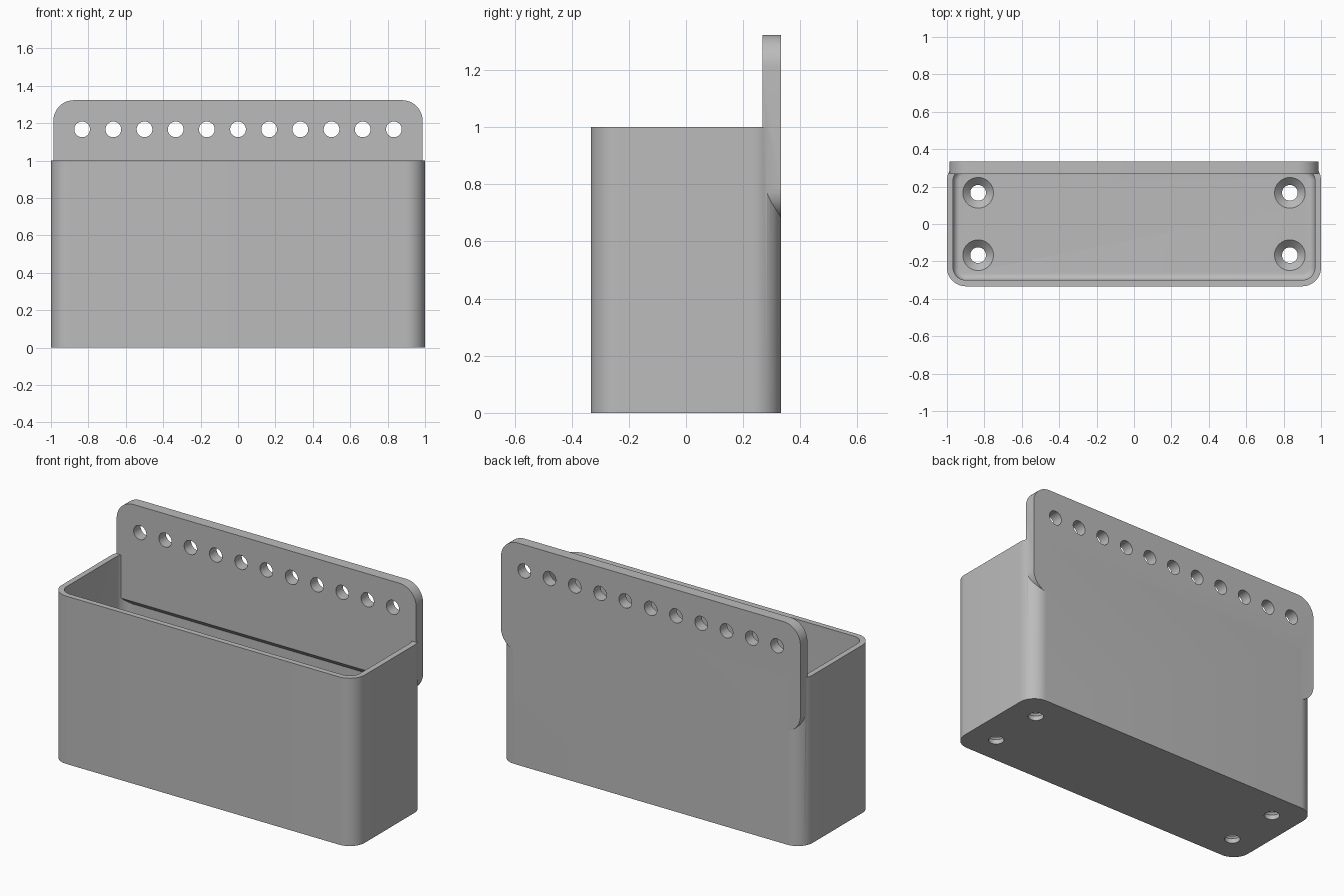
import bpy, bmesh, math
from mathutils import Matrix, Vector

cube = bpy.data.objects.get("Cube")
if cube:
    bpy.data.objects.remove(cube, do_unlink=True)

GREY = (0.5, 0.5, 0.5, 1.0)
mat = bpy.data.materials.new("plain grey")
mat.use_nodes = True
mat.diffuse_color = GREY
mat.node_tree.nodes["Principled BSDF"].inputs["Base Color"].default_value = GREY


def rounded_ring(hx, hy, r, steps=12):
    """Outline of a rectangle with round corners."""
    pts = []
    for k, (sx, sy) in enumerate([(1, 1), (-1, 1), (-1, -1), (1, -1)]):
        for i in range(steps + 1):
            a = math.pi / 2 * (k + i / steps)
            pts.append((sx * (hx - r) + r * math.cos(a), sy * (hy - r) + r * math.sin(a)))
    return pts


def circle_ring(r, steps=40):
    return [(r * math.cos(math.tau * i / steps), r * math.sin(math.tau * i / steps))
            for i in range(steps)]


def loft(name, layers, matrix=Matrix()):
    """Solid through a stack of (ring, height) layers."""
    bm = bmesh.new()
    rings = [[bm.verts.new((x, y, z)) for x, y in ring] for ring, z in layers]
    for low, high in zip(rings, rings[1:]):
        n = len(low)
        for i in range(n):
            j = (i + 1) % n
            bm.faces.new((low[i], low[j], high[j], high[i]))
    bm.faces.new(rings[0][::-1])
    bm.faces.new(rings[-1])
    bm.transform(matrix)
    bmesh.ops.recalc_face_normals(bm, faces=bm.faces)
    mesh = bpy.data.meshes.new(name)
    bm.to_mesh(mesh)
    bm.free()
    mesh.materials.append(mat)
    obj = bpy.data.objects.new(name, mesh)
    bpy.context.collection.objects.link(obj)
    return obj


def combine(target, tool, operation):
    mod = target.modifiers.new(operation.lower(), "BOOLEAN")
    mod.operation, mod.solver, mod.object = operation, "EXACT", tool
    bpy.context.view_layer.objects.active = target
    bpy.ops.object.modifier_apply(modifier=mod.name)
    bpy.data.objects.remove(tool, do_unlink=True)


HALF_Y, WALL, FLOOR, FILLET = 0.333, 0.033, 0.067, 0.035
PLATE_FRONT = 0.267
UPRIGHT = Matrix.Rotation(math.pi / 2, 4, "X")   # local z becomes -y

# Solid bin body
body = loft("wall_bin", [(rounded_ring(1, HALF_Y, 0.1), z) for z in (0, 1)])

# Back mounting plate with round corners
low, top = 0.677, 1.323
plate_ring = rounded_ring(0.987, (top - low) / 2, 0.11)
plate = loft("back_plate", [(plate_ring, -HALF_Y), (plate_ring, -PLATE_FRONT)],
             Matrix.Translation((0, 0, (low + top) / 2)) @ UPRIGHT)
combine(body, plate, "UNION")

# Cavity with filleted floor
layers = []
for i in range(9):
    a = math.pi / 2 * i / 8
    inset = WALL + FILLET * (1 - math.sin(a))
    layers.append((rounded_ring(1 - inset, HALF_Y - inset, 0.1 - inset),
                   FLOOR + FILLET * (1 - math.cos(a))))
layers.append((rounded_ring(1 - WALL, HALF_Y - WALL, 0.1 - WALL), 1.02))
cavity = loft("cavity", layers)

# The thicker upper back wall, sloped underneath, stays out of the cavity
side = [(PLATE_FRONT, 0.743), (0.333, 0.677), (0.4, 0.677), (0.4, 1.1), (PLATE_FRONT, 1.1)]
sideways = Matrix(((0, 0, 1, 0), (1, 0, 0, 0), (0, 1, 0, 0), (0, 0, 0, 1)))
keep = loft("back_thickening", [(side, -1.2), (side, 1.2)], sideways)
combine(cavity, keep, "DIFFERENCE")
combine(body, cavity, "DIFFERENCE")

# Row of holes through the plate
for i in range(-5, 6):
    hole = loft("plate_hole", [(circle_ring(0.042), -0.5), (circle_ring(0.042), -0.2)],
                Matrix.Translation((i / 6, 0, 1.167)) @ UPRIGHT)
    combine(body, hole, "DIFFERENCE")

# Countersunk screw holes in the floor
for x in (-5 / 6, 5 / 6):
    for y in (-1 / 6, 1 / 6):
        screw = loft("screw_hole",
                     [(circle_ring(0.042), -0.05), (circle_ring(0.042), FLOOR - 0.04),
                      (circle_ring(0.082), FLOOR), (circle_ring(0.082), FLOOR + 0.03)],
                     Matrix.Translation(Vector((x, y, 0))))
        combine(body, screw, "DIFFERENCE")

bpy.ops.object.select_all(action="DESELECT")
body.select_set(True)
bpy.context.view_layer.objects.active = body
bpy.ops.object.shade_smooth_by_angle(angle=math.radians(30))
